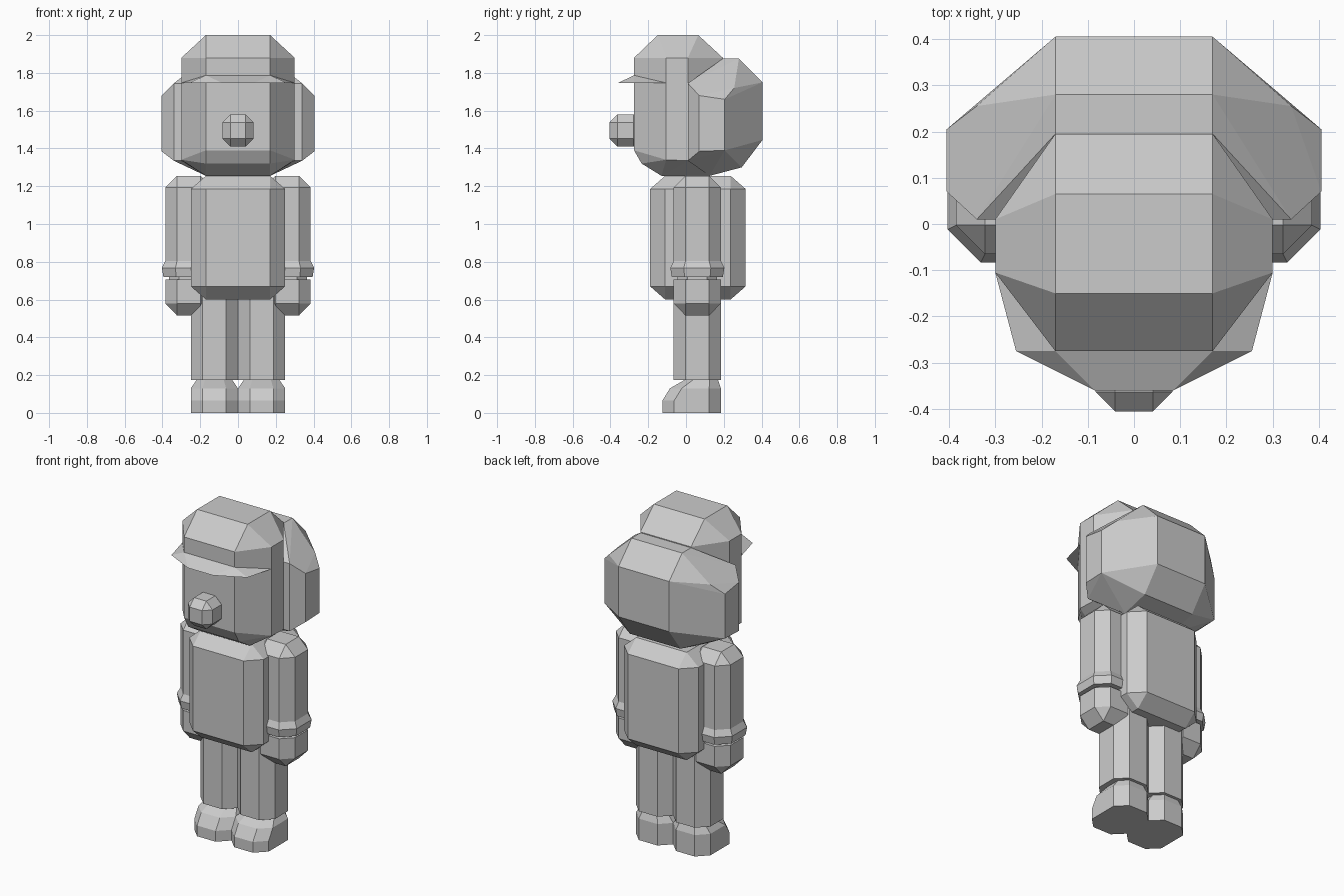
import bpy
import bmesh

cube = bpy.data.objects.get("Cube")
if cube:
    bpy.data.objects.remove(cube, do_unlink=True)

grey = bpy.data.materials.new("plain_grey")
grey.use_nodes = True
GREY = (0.6, 0.6, 0.6, 1)
grey.diffuse_color = GREY
grey.node_tree.nodes["Principled BSDF"].inputs["Base Color"].default_value = GREY


def solid(name, points):
    """Flat-faced convex solid wrapped around the given points."""
    bm = bmesh.new()
    for p in points:
        bm.verts.new(p)
    bmesh.ops.remove_doubles(bm, verts=bm.verts[:], dist=0.0005)
    hull = bmesh.ops.convex_hull(bm, input=bm.verts[:])
    loose = {v for v in hull["geom_interior"] + hull["geom_unused"]
             if isinstance(v, bmesh.types.BMVert)}
    bmesh.ops.delete(bm, geom=list(loose), context="VERTS")
    bmesh.ops.dissolve_limit(bm, angle_limit=0.03, verts=bm.verts[:], edges=bm.edges[:])
    bmesh.ops.recalc_face_normals(bm, faces=bm.faces[:])
    mesh = bpy.data.meshes.new(name)
    bm.to_mesh(mesh)
    bm.free()
    mesh.materials.append(grey)
    obj = bpy.data.objects.new(name, mesh)
    bpy.context.scene.collection.objects.link(obj)
    return obj


def ring(cx, cy, hx, hy, cut, z):
    """Rectangle with cut corners at one height."""
    pts = []
    for sx in (-1, 1):
        for sy in (-1, 1):
            pts.append((cx + sx * hx, cy + sy * (hy - cut), z))
            pts.append((cx + sx * (hx - cut), cy + sy * hy, z))
    return pts


def both(points):
    """The points and their mirror images."""
    return [(s * x, y, z) for s in (-1, 1) for x, y, z in points]


def chamfer_box(name, cy, hx, hy, z0, z1, cut, rise):
    pts = ring(0, cy, hx, hy, cut, z0 + rise) + ring(0, cy, hx, hy, cut, z1 - rise)
    for z in (z0, z1):
        pts += ring(0, cy, hx - cut, hy - cut, 0, z)
    solid(name, pts)


# Torso and nose
chamfer_box("torso", 0.063, 0.25, 0.253, 0.60, 1.255, 0.08, 0.07)
chamfer_box("nose", -0.32, 0.083, 0.085, 1.41, 1.58, 0.042, 0.042)

# Head with the cap crown
side = [(0.17, -0.275), (0.30, -0.105), (0.30, 0.01), (0.17, 0.195)]
head = [(x, y, z) for x, y in side for z in (1.88, 1.39)]
head += [(0.17, -0.15, 2.0), (0.17, 0.065, 2.0)]
head += [(0.17, -0.235, 1.32), (0.30, -0.105, 1.34), (0.30, 0.01, 1.335)]
head += [(0.17, -0.13, 1.255), (0.17, 0.125, 1.255)]
solid("head", both(head))

# Cap brim
solid("cap_brim", both([(0.17, -0.275, 1.787), (0.30, -0.105, 1.747),
                        (0.255, -0.275, 1.747), (0.085, -0.36, 1.747)]))

# Rounded mass of hair behind the head
hair = [(0.17, 0.195, 1.875), (0.17, 0.28, 1.875), (0.34, 0.01, 1.745),
        (0.34, 0.255, 1.72), (0.405, 0.07, 1.68), (0.405, 0.205, 1.66),
        (0.405, 0.07, 1.385), (0.405, 0.205, 1.39), (0.34, 0.01, 1.335),
        (0.17, 0.405, 1.75), (0.17, 0.405, 1.445), (0.17, 0.295, 1.30),
        (0.17, 0.125, 1.255)]
solid("hair", both(hair))

# Arms, hands, legs and shoes on each side
for label, s in (("left", 1), ("right", -1)):
    ax, ay, r, c = s * 0.26, 0.06, 0.125, 0.0625

    def arm_ring(half, z, cut=None):
        return ring(ax, ay, half, half, half * 0.5 if cut is None else cut, z)

    solid(label + "_sleeve", arm_ring(r, 0.79) + arm_ring(r, 1.193)
          + arm_ring(c, 1.255, 0))
    solid(label + "_cuff", arm_ring(r, 0.805) + arm_ring(0.143, 0.768)
          + arm_ring(0.135, 0.72))
    solid(label + "_wrist", arm_ring(0.105, 0.74) + arm_ring(0.105, 0.69))
    solid(label + "_hand", arm_ring(r, 0.705) + arm_ring(r, 0.58)
          + arm_ring(c, 0.515, 0))

    lx = s * 0.125
    solid(label + "_leg", ring(lx, ay, r, r, c, 0.175) + ring(lx, ay, r, r, c, 0.66))
    solid(label + "_ankle", ring(lx, 0.08, 0.085, 0.085, 0.04, 0.15)
          + ring(lx, 0.08, 0.085, 0.085, 0.04, 0.2))
    solid(label + "_shoe", ring(lx, 0.03, r, 0.155, c, 0) + ring(lx, 0.03, r, 0.155, c, 0.065)
          + ring(lx, 0.05, r, 0.135, c, 0.13) + ring(lx, 0.08, 0.095, 0.09, 0.045, 0.173))
